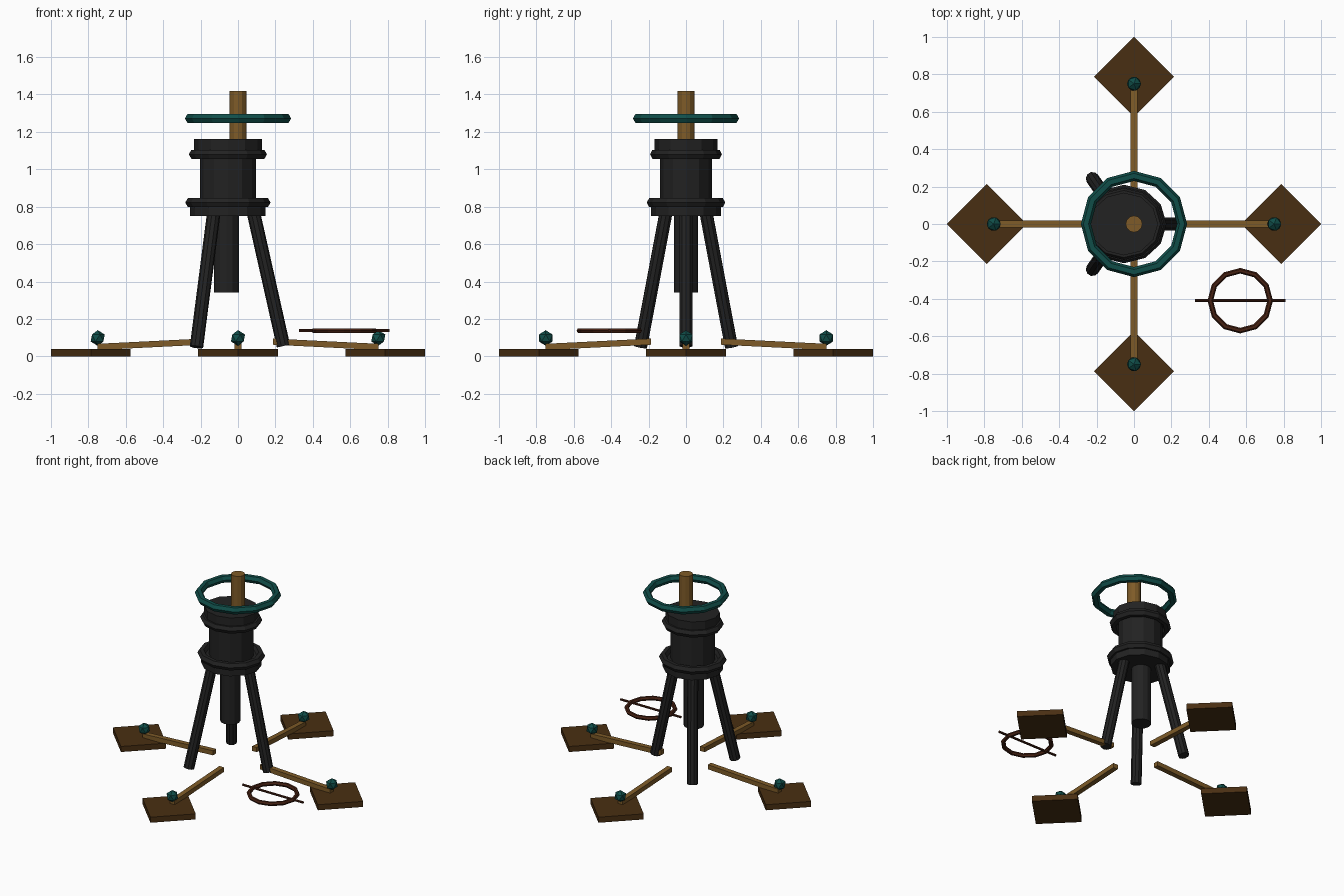
import bpy, math
from mathutils import Vector

if "Cube" in bpy.data.objects:
    bpy.data.objects.remove(bpy.data.objects["Cube"])


def material(name, rgb):
    m = bpy.data.materials.new(name)
    m.diffuse_color = (*rgb, 1)
    m.use_nodes = True
    m.node_tree.nodes["Principled BSDF"].inputs["Base Color"].default_value = m.diffuse_color
    return m


IRON = material("black_iron", (0.016, 0.016, 0.016))
WOOD = material("light_wood", (0.21, 0.105, 0.021))
DARK = material("dark_wood", (0.066, 0.028, 0.006))
TEAL = material("teal_paint", (0.005, 0.075, 0.066))
RUST = material("rust_red", (0.062, 0.015, 0.006))


def make(name, verts, faces, mat):
    me = bpy.data.meshes.new(name)
    me.from_pydata(verts, [], faces)
    me.materials.append(mat)
    ob = bpy.data.objects.new(name, me)
    bpy.context.collection.objects.link(ob)
    return ob


def rod(name, a, b, r, mat, n=10, sy=1.0):
    """Prism with n sides from a to b; sy flattens upright rods along y."""
    a, b = Vector(a), Vector(b)
    q = Vector((0, 0, 1)).rotation_difference(b - a)
    ring = [q @ Vector((r * math.cos(2 * math.pi * i / n),
                        r * sy * math.sin(2 * math.pi * i / n), 0)) for i in range(n)]
    verts = [a + v for v in ring] + [b + v for v in ring]
    faces = [(i, (i + 1) % n, n + (i + 1) % n, n + i) for i in range(n)]
    faces += [tuple(reversed(range(n))), tuple(range(n, 2 * n))]
    return make(name, verts, faces, mat)


def ring(name, centre, R, r, mat, n=12, k=6, sy=1.0):
    """Low-poly torus lying flat."""
    c = Vector(centre)
    verts, faces = [], []
    for i in range(n):
        t = 2 * math.pi * i / n
        for j in range(k):
            p = 2 * math.pi * j / k
            d = R + r * math.cos(p)
            verts.append(c + Vector((d * math.cos(t), d * sy * math.sin(t), r * math.sin(p))))
            faces.append((i * k + j, (i + 1) % n * k + j,
                          (i + 1) % n * k + (j + 1) % k, i * k + (j + 1) % k))
    return make(name, verts, faces, mat)


CX, SY = -0.054, 0.92

# Barrel with end plates and bands
rod("barrel", (CX, 0, 0.76), (CX, 0, 1.15), 0.15, IRON, 12, SY)
rod("barrel_top_plate", (CX, 0, 1.08), (CX, 0, 1.163), 0.182, IRON, 12, SY)
rod("barrel_base_plate", (CX, 0, 0.75), (CX, 0, 0.82), 0.202, IRON, 12, SY)
ring("upper_band", (CX, 0, 1.08), 0.181, 0.028, IRON, sy=SY)
ring("lower_band", (CX, 0, 0.822), 0.2, 0.028, IRON, sy=SY)
rod("lower_tube", (-0.062, 0, 0.34), (-0.062, 0, 0.78), 0.067, IRON, 12, 0.96)

# Tripod legs
rod("front_leg", (0.08, 0, 0.78), (0.243, 0, 0.055), 0.036, IRON)
for s, n in ((1, "back"), (-1, "near")):
    rod(n + "_side_leg", (-0.128, 0.105 * s, 0.78), (-0.222, 0.243 * s, 0.05), 0.036, IRON)

# Shaft and handwheel
rod("shaft", (0, 0, 0.9), (0, 0, 1.418), 0.045, WOOD, 12)
ring("handwheel", (0, 0, 1.272), 0.257, 0.027, TEAL)

# Four outriggers: pad, beam and knob
for i in range(4):
    a = i * math.pi / 2
    d, w = Vector((math.cos(a), math.sin(a), 0)), Vector((-math.sin(a), math.cos(a), 0))
    up = Vector((0, 0, 1))

    box = [(0, 1, 2, 3)[::-1], (4, 5, 6, 7)] + [(j, (j + 1) % 4, 4 + (j + 1) % 4, 4 + j) for j in range(4)]
    h = 0.213
    corners = [d * (0.787 + h), d * 0.787 + w * h, d * (0.787 - h), d * 0.787 - w * h]
    make(f"foot_pad_{i}", corners + [c + up * 0.04 for c in corners], box, DARK)

    ends = [(0.187, 0.062), (0.75, 0.034)]
    low = [d * ends[0][0] - w * 0.018 + up * ends[0][1], d * ends[1][0] - w * 0.018 + up * ends[1][1],
           d * ends[1][0] + w * 0.018 + up * ends[1][1], d * ends[0][0] + w * 0.018 + up * ends[0][1]]
    make(f"beam_{i}", low + [c + up * 0.033 for c in low], box, WOOD)

    bpy.ops.mesh.primitive_ico_sphere_add(subdivisions=1, radius=0.042, location=d * 0.75 + up * 0.098)
    knob = bpy.context.object
    knob.name = f"knob_{i}"
    knob.data.materials.append(TEAL)

# Loose ring with crossbar beside the stand
ring("loose_ring", (0.568, -0.41, 0.137), 0.16, 0.015, RUST)
rod("loose_crossbar", (0.326, -0.41, 0.137), (0.809, -0.41, 0.137), 0.008, RUST, 8)
